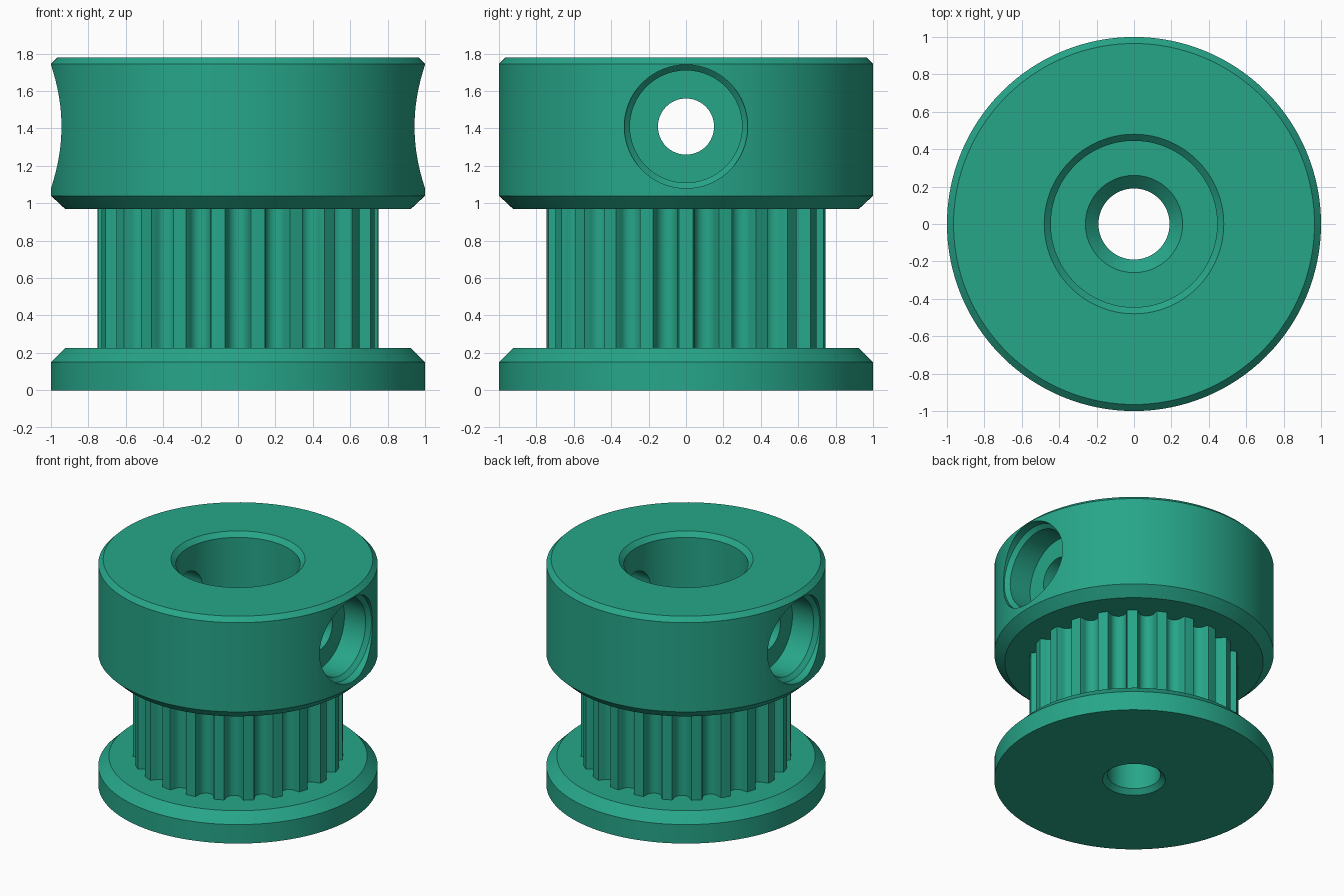
import bpy, bmesh, math
from mathutils import Matrix

if "Cube" in bpy.data.objects:
    bpy.data.objects.remove(bpy.data.objects["Cube"])

SEG = 128
TEETH = 22
R_TOOTH = 0.75

green = bpy.data.materials.new("anodised_green")
green.diffuse_color = (0.02, 0.38, 0.25, 1)
green.use_nodes = True
green.node_tree.nodes["Principled BSDF"].inputs["Base Color"].default_value = green.diffuse_color


def make_object(name, bm):
    bmesh.ops.recalc_face_normals(bm, faces=bm.faces)
    me = bpy.data.meshes.new(name)
    bm.to_mesh(me)
    bm.free()
    me.materials.append(green)
    ob = bpy.data.objects.new(name, me)
    bpy.context.collection.objects.link(ob)
    return ob


def lathe(name, profile, seg=SEG, matrix=None):
    """Closed solid of revolution from (radius, height) points, bottom to top."""
    bm = bmesh.new()
    rings = [[bm.verts.new((r * math.cos(math.tau * i / seg),
                            r * math.sin(math.tau * i / seg), z))
              for i in range(seg)] for r, z in profile]
    for a, b in zip(rings, rings[1:]):
        for i in range(seg):
            j = (i + 1) % seg
            bm.faces.new((a[i], a[j], b[j], b[i]))
    bm.faces.new(rings[0])
    bm.faces.new(rings[-1])
    if matrix:
        bm.transform(matrix)
    return make_object(name, bm)


def toothed_core(name, z0, z1):
    """Prism with round-bottomed belt grooves."""
    groove = [(-0.07, 0.0), (-0.062, 0.024)]
    groove += [(-0.06 * math.cos(math.pi * k / 10),
                0.03 + 0.055 * math.sin(math.pi * k / 10)) for k in range(11)]
    groove += [(0.062, 0.024), (0.07, 0.0)]
    bm = bmesh.new()
    ring = []
    for t in range(TEETH):
        mid = math.tau * (t + 0.5) / TEETH
        for w, depth in groove:
            r, a = R_TOOTH - depth, mid + w / R_TOOTH
            ring.append(bm.verts.new((r * math.cos(a), r * math.sin(a), z0)))
        a = math.tau * (t + 1) / TEETH  # middle of the tooth tip
        ring.append(bm.verts.new((R_TOOTH * math.cos(a), R_TOOTH * math.sin(a), z0)))
    base = bm.faces.new(ring)
    top = bmesh.ops.extrude_face_region(bm, geom=[base], use_keep_orig=True)["geom"]
    bmesh.ops.translate(bm, vec=(0, 0, z1 - z0),
                        verts=[v for v in top if isinstance(v, bmesh.types.BMVert)])
    return make_object(name, bm)


def boolean(target, other, operation):
    mod = target.modifiers.new(operation.lower(), 'BOOLEAN')
    mod.operation = operation
    mod.solver = 'EXACT'
    mod.object = other
    bpy.context.view_layer.objects.active = target
    bpy.ops.object.modifier_apply(modifier=mod.name)
    bpy.data.objects.remove(other)


# lower flange, toothed belt section and clamping collar
pulley = lathe("pulley", [(1, 0), (1, 0.15), (0.925, 0.225)])
core = toothed_core("toothed_core", 0.2, 1.0)
collar = lathe("collar", [(0.925, 0.97), (1, 1.04), (1, 1.745), (0.965, 1.78)])
boolean(pulley, core, 'UNION')
boolean(pulley, collar, 'UNION')

# shaft bore with chamfers and the wide counterbore at the top
bore = lathe("bore_cutter", [(0.26, -0.035), (0.19, 0.035), (0.19, 0.93), (0.26, 1.0),
                             (0.445, 1.0), (0.445, 1.745), (0.515, 1.815)], 96)
boolean(pulley, bore, 'DIFFERENCE')

# countersunk clamp screw holes on both sides
for angle in (0, math.pi):
    place = (Matrix.Translation((0, 0, 1.41)) @ Matrix.Rotation(angle, 4, 'Z')
             @ Matrix.Rotation(math.pi / 2, 4, 'Y'))
    screw = lathe("screw_cutter", [(0.15, 0.2), (0.15, 0.72), (0.30, 0.72), (0.30, 0.905),
                                   (0.33, 0.935), (0.33, 1.1)], 64, place)
    boolean(pulley, screw, 'DIFFERENCE')

bpy.ops.object.select_all(action='DESELECT')
pulley.select_set(True)
bpy.context.view_layer.objects.active = pulley
bpy.ops.object.shade_smooth_by_angle(angle=math.radians(28))
